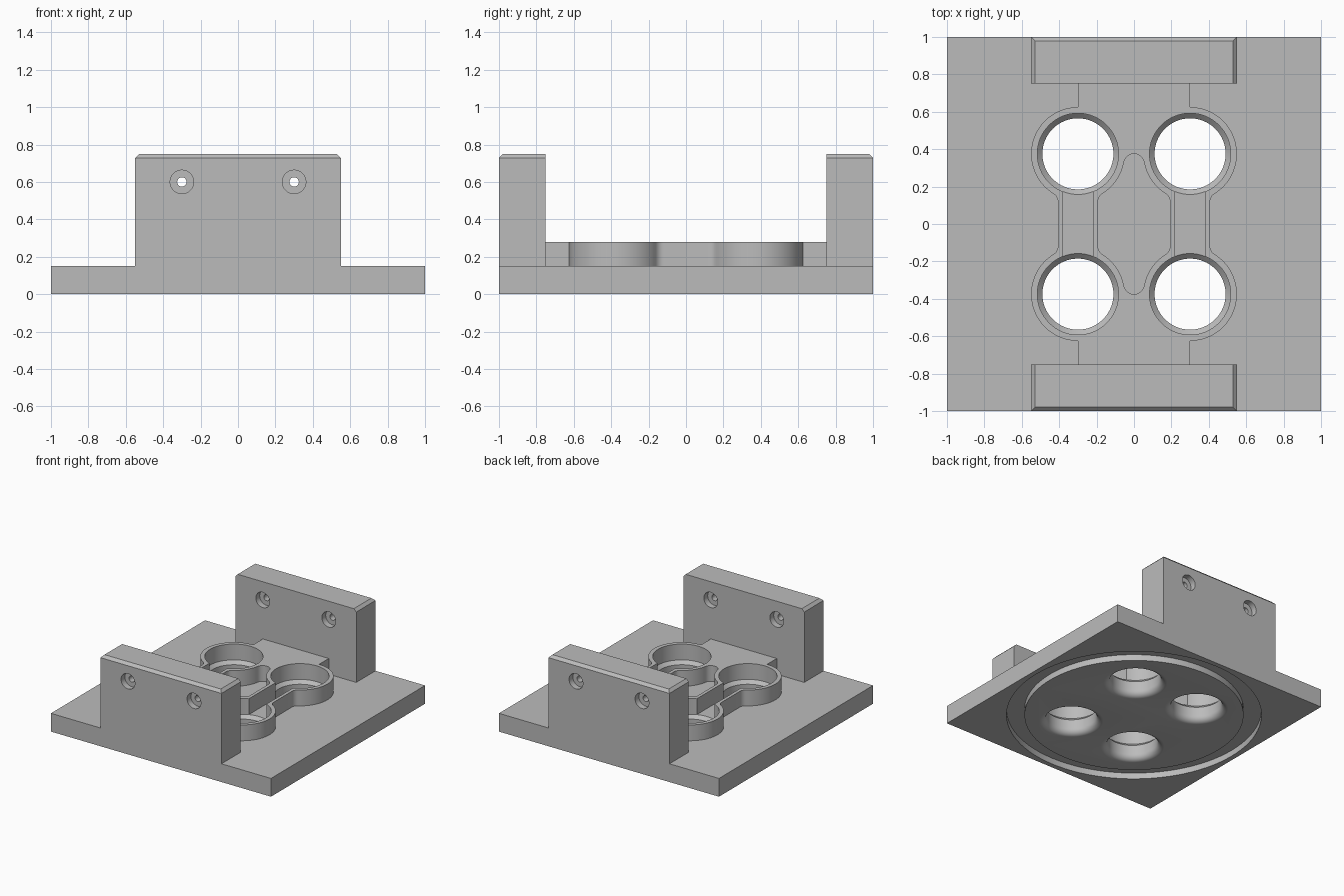
import bpy, bmesh
from math import cos, sin, pi, atan2, sqrt, radians
from mathutils import Matrix

if "Cube" in bpy.data.objects:
    bpy.data.objects.remove(bpy.data.objects["Cube"])

grey = bpy.data.materials.new("plain grey")
grey.use_nodes = True
colour = (0.5, 0.5, 0.5, 1)
grey.diffuse_color = colour
grey.node_tree.nodes["Principled BSDF"].inputs["Base Color"].default_value = colour

PLATE, RIM, WALL = 0.15, 0.28, 0.75     # heights of the tops
CX, CY, CUP = 0.3, 0.375, 0.25          # cup centres and outer radius
STEM, FILLET = 0.107, 0.05              # half width of the links between cups


def finish(name, bm):
    bmesh.ops.recalc_face_normals(bm, faces=bm.faces[:])
    me = bpy.data.meshes.new(name)
    bm.to_mesh(me)
    bm.free()
    ob = bpy.data.objects.new(name, me)
    bpy.context.collection.objects.link(ob)
    me.materials.append(grey)
    return ob


def box(bm, x0, x1, y0, y1, z0, z1):
    m = Matrix.Translation(((x0 + x1) / 2, (y0 + y1) / 2, (z0 + z1) / 2))
    return bmesh.ops.create_cube(bm, size=1, matrix=m @ Matrix.Diagonal((x1 - x0, y1 - y0, z1 - z0, 1)))["verts"]


def prism(name, pts, z0, z1):
    bm = bmesh.new()
    face = bm.faces.new([bm.verts.new((x, y, z0)) for x, y in pts])
    top = bmesh.ops.extrude_face_region(bm, geom=[face])["geom"]
    bmesh.ops.translate(bm, vec=(0, 0, z1 - z0), verts=[v for v in top if isinstance(v, bmesh.types.BMVert)])
    return finish(name, bm)


def lathe(bm, profile, x, y, steps=64):
    """Closed solid turned about a vertical axis from (radius, height) points."""
    rings = [[bm.verts.new((x + r * cos(2 * pi * i / steps), y + r * sin(2 * pi * i / steps), z))
              for i in range(steps)] for r, z in profile]
    for a, b in zip(rings, rings[1:]):
        for i in range(steps):
            j = (i + 1) % steps
            bm.faces.new((a[i], a[j], b[j], b[i]))
    bm.faces.new(rings[0])
    bm.faces.new(rings[-1])


def combine(target, tool, operation):
    mod = target.modifiers.new("combine", 'BOOLEAN')
    mod.operation, mod.object, mod.solver = operation, tool, 'EXACT'
    bpy.context.view_layer.objects.active = target
    bpy.ops.object.modifier_apply(modifier=mod.name)
    bpy.data.objects.remove(tool)


def arc(cx, cy, r, a, b, n):
    return [(cx + r * cos(a + (b - a) * i / n), cy + r * sin(a + (b - a) * i / n)) for i in range(n + 1)]


def four_way(quarter):
    """Mirror a quarter outline, running from the x side to the y side, into a loop."""
    half = quarter + [(-x, y) for x, y in reversed(quarter) if abs(x) > 1e-5]
    return half + [(-x, -y) for x, y in half]


# Raised rim: cups joined by links and tied to the end walls
dx = STEM + FILLET
dy = sqrt((CUP + FILLET) ** 2 - dx ** 2)
lean = atan2(dy, dx)
outer = four_way(arc(CX + dx, CY - dy, FILLET, pi, pi - lean, 6)
                 + arc(CX, CY, CUP, -lean, pi / 2, 36) + [(CX, 0.85)])
rim = prism("cup_rim", outer, 0.08, RIM)

# Central pocket with a rounded tip between each pair of cups
tip = 0.055
drop = sqrt((CUP + tip) ** 2 - CX ** 2)
turn = atan2(drop, CX)
inner = four_way(arc(CX - dx, CY - dy, FILLET, 0, lean, 6)
                 + arc(CX, CY, CUP, pi + lean, pi + turn, 14)[1:]
                 + arc(0, CY - drop, tip, turn, pi / 2, 10)[1:])
combine(rim, prism("pocket_cutter", inner, 0, 0.4), 'DIFFERENCE')

# Channels linking front and back cups
bm = bmesh.new()
for s in (-1, 1):
    box(bm, s * CX - 0.08, s * CX + 0.08, -CY, CY, 0, 0.4)
combine(rim, finish("channel_cutter", bm), 'DIFFERENCE')

# Base plate
bm = bmesh.new()
box(bm, -1, 1, -1, 1, 0, PLATE)
body = finish("mounting_bracket", bm)

# End walls, chamfered along the outer top edge and the top of both ends
for s in (-1, 1):
    bm = bmesh.new()
    box(bm, -0.55, 0.55, min(s * 0.75, s), max(s * 0.75, s), 0.05, WALL)
    edges = []
    for e in bm.edges:
        mid = (e.verts[0].co + e.verts[1].co) / 2
        if mid.z > WALL - 0.01 and (abs(mid.y) > 0.99 or abs(mid.x) > 0.5):
            edges.append(e)
    bmesh.ops.bevel(bm, geom=edges, offset=0.022, segments=1, affect='EDGES')
    combine(body, finish("end_wall", bm), 'UNION')
combine(body, rim, 'UNION')

# Cup bores: straight cup, conical seat, through hole, rounded lower mouth
bore = [(0.24, -0.05)] + arc(0.24, 0.05, 0.05, 1.5 * pi, pi, 8)
bore += [(0.19, PLATE - 0.027), (0.217, PLATE), (0.217, 0.4)]
bm = bmesh.new()
for x in (-CX, CX):
    for y in (-CY, CY):
        lathe(bm, bore, x, y)
combine(body, finish("bore_cutter", bm), 'DIFFERENCE')

# Round groove in the underside
bm = bmesh.new()
lathe(bm, [(0.96, -0.05), (0.96, 0.05)], 0, 0, 96)
groove = finish("groove_cutter", bm)
bm = bmesh.new()
lathe(bm, [(0.825, -0.1), (0.825, 0.1)], 0, 0, 96)
combine(groove, finish("groove_core", bm), 'DIFFERENCE')
combine(body, groove, 'DIFFERENCE')

# Screw holes through the end walls, counterbored on both faces
bm = bmesh.new()
for x in (-CX, CX):
    for y in (-0.875, 0.875):
        screw = [(0.063, -0.2), (0.063, -0.075), (0.025, -0.075),
                 (0.025, 0.075), (0.063, 0.075), (0.063, 0.2)]
        old = set(bm.verts)
        lathe(bm, screw, 0, 0, 32)
        place = Matrix.Translation((x, y, 0.6)) @ Matrix.Rotation(pi / 2, 4, 'X')
        bmesh.ops.transform(bm, matrix=place, verts=[v for v in bm.verts if v not in old])
combine(body, finish("screw_cutter", bm), 'DIFFERENCE')

# Smooth the curved walls and keep the edges crisp
bpy.ops.object.select_all(action='DESELECT')
body.select_set(True)
bpy.context.view_layer.objects.active = body
bpy.ops.object.shade_smooth_by_angle(angle=radians(30))
